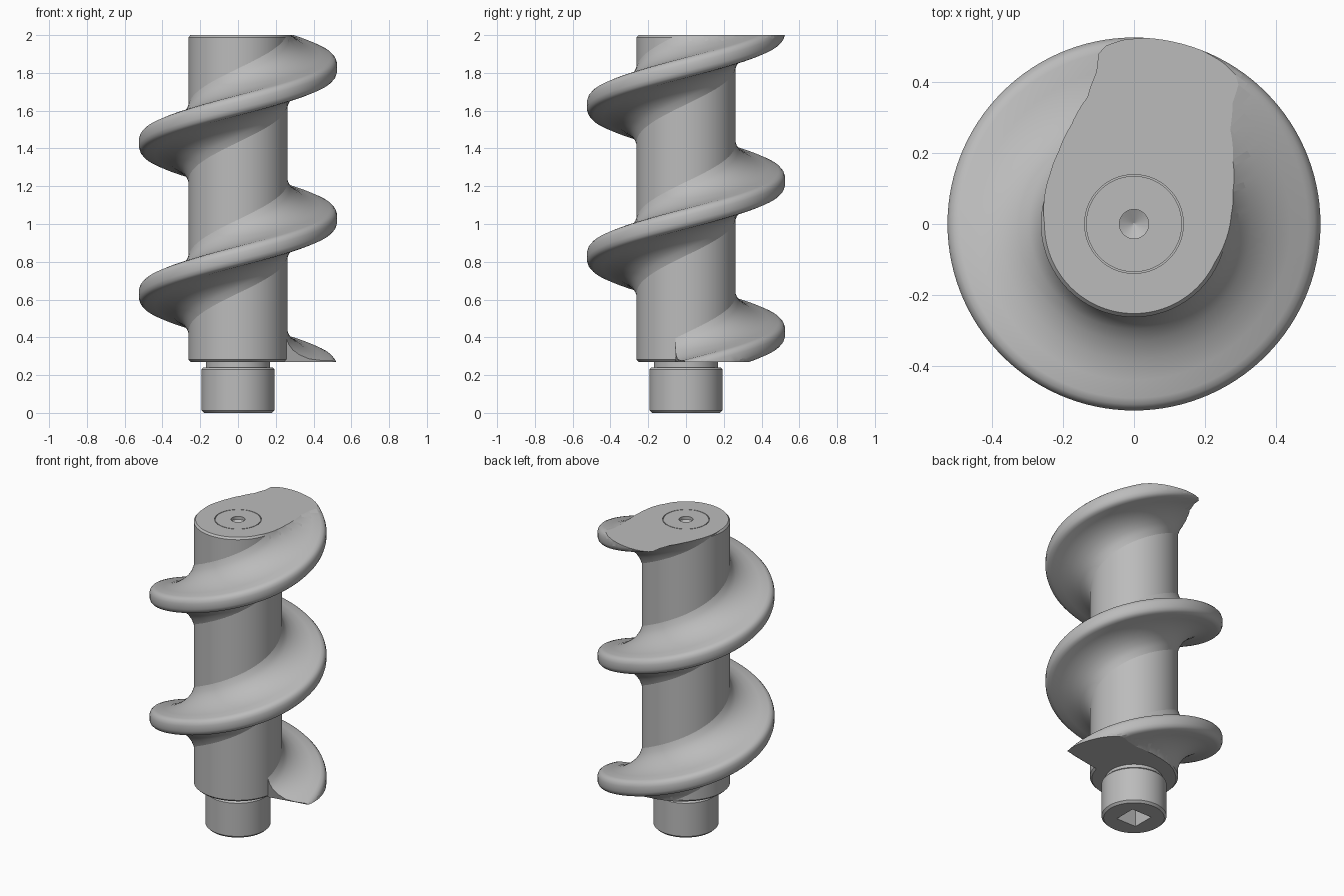
import bpy, bmesh, math

if "Cube" in bpy.data.objects:
    bpy.data.objects.remove(bpy.data.objects["Cube"])

steel = bpy.data.materials.new("grey steel")
steel.diffuse_color = (0.5, 0.5, 0.5, 1)
steel.use_nodes = True
steel.node_tree.nodes["Principled BSDF"].inputs["Base Color"].default_value = steel.diffuse_color

SEG = 96
BOTTOM, TOP = 0.27, 2.0


def finish(bm, name):
    """Fix normals, keep creases sharp and flat caps flat, make the object."""
    bmesh.ops.recalc_face_normals(bm, faces=bm.faces)
    for f in bm.faces:
        f.smooth = len(f.verts) <= 4
    for e in bm.edges:
        flat = any(not f.smooth for f in e.link_faces)
        e.smooth = not flat and e.calc_face_angle(0) < math.radians(30)
    me = bpy.data.meshes.new(name)
    bm.to_mesh(me)
    bm.free()
    me.materials.append(steel)
    ob = bpy.data.objects.new(name, me)
    bpy.context.collection.objects.link(ob)
    return ob


def lathe(name, profile):
    """Spin (radius, z, is_square) points; both ends are capped."""
    bm = bmesh.new()
    rings = []
    for r, z, square in profile:
        ring = []
        for i in range(SEG):
            a = 2 * math.pi * i / SEG
            c, s = math.cos(a), math.sin(a)
            k = r / max(abs(c), abs(s)) if square else r
            ring.append(bm.verts.new((k * c, k * s, z)))
        rings.append(ring)
    for lo, hi in zip(rings, rings[1:]):
        for i in range(SEG):
            j = (i + 1) % SEG
            bm.faces.new((lo[i], lo[j], hi[j], hi[i]))
    bm.faces.new(rings[0])
    bm.faces.new(rings[-1])
    return finish(bm, name)


# Core with shank, neck, square drive socket, and top ring groove and centre hole
lathe("core_shaft", [
    (0.072, 0.15, True), (0.072, 0.0, True),
    (0.18, 0.0, False), (0.193, 0.013, False),
    (0.193, 0.23, False), (0.185, 0.24, False),
    (0.17, 0.24, False), (0.17, BOTTOM, False),
    (0.25, BOTTOM, False), (0.262, BOTTOM + 0.012, False),
    (0.262, TOP - 0.012, False), (0.252, TOP, False),
    (0.139, TOP, False), (0.139, TOP - 0.006, False),
    (0.135, TOP - 0.006, False), (0.135, TOP, False),
    (0.041, TOP, False), (0.041, TOP - 0.02, False),
    (0.003, TOP - 0.04, False),
])

# Spiral flight: a filleted section swept up a right-handed helix
PITCH, Z0 = 0.8, 0.228
half = [(0.248, 0.24), (0.262, 0.195), (0.275, 0.16), (0.295, 0.13),
        (0.33, 0.10), (0.38, 0.073), (0.44, 0.059), (0.49, 0.054),
        (0.508, 0.048), (0.519, 0.036), (0.525, 0.018)]
section = half + [(r, -h) for r, h in reversed(half)]
bm = bmesh.new()
rows = []
steps = int(2.56 * 120)
for i in range(steps + 1):
    t = 2 * math.pi * i / 120
    fade = max(0.0, 1 - t / 1.0)
    row = []
    for r, h in section:
        a = t - fade * 0.22 * (0.525 - r) / 0.265     # raked start face
        z = Z0 + PITCH * a / (2 * math.pi) + h
        row.append(bm.verts.new((r * math.cos(a), r * math.sin(a), z)))
    rows.append(row)
n = len(section)
for lo, hi in zip(rows, rows[1:]):
    for i in range(n):
        j = (i + 1) % n
        bm.faces.new((lo[i], lo[j], hi[j], hi[i]))
bm.faces.new(rows[0])
bm.faces.new(rows[-1])

# Trim the flight flush with both ends of the core
bmesh.ops.recalc_face_normals(bm, faces=bm.faces)
for z, direction in ((BOTTOM, -1), (TOP, 1)):
    cut = bmesh.ops.bisect_plane(
        bm, geom=bm.verts[:] + bm.edges[:] + bm.faces[:], dist=1e-6,
        plane_co=(0, 0, z), plane_no=(0, 0, direction), clear_outer=True)
    rim = [e for e in cut["geom_cut"] if isinstance(e, bmesh.types.BMEdge)]
    bmesh.ops.holes_fill(bm, edges=rim, sides=0)
finish(bm, "spiral_flight")
